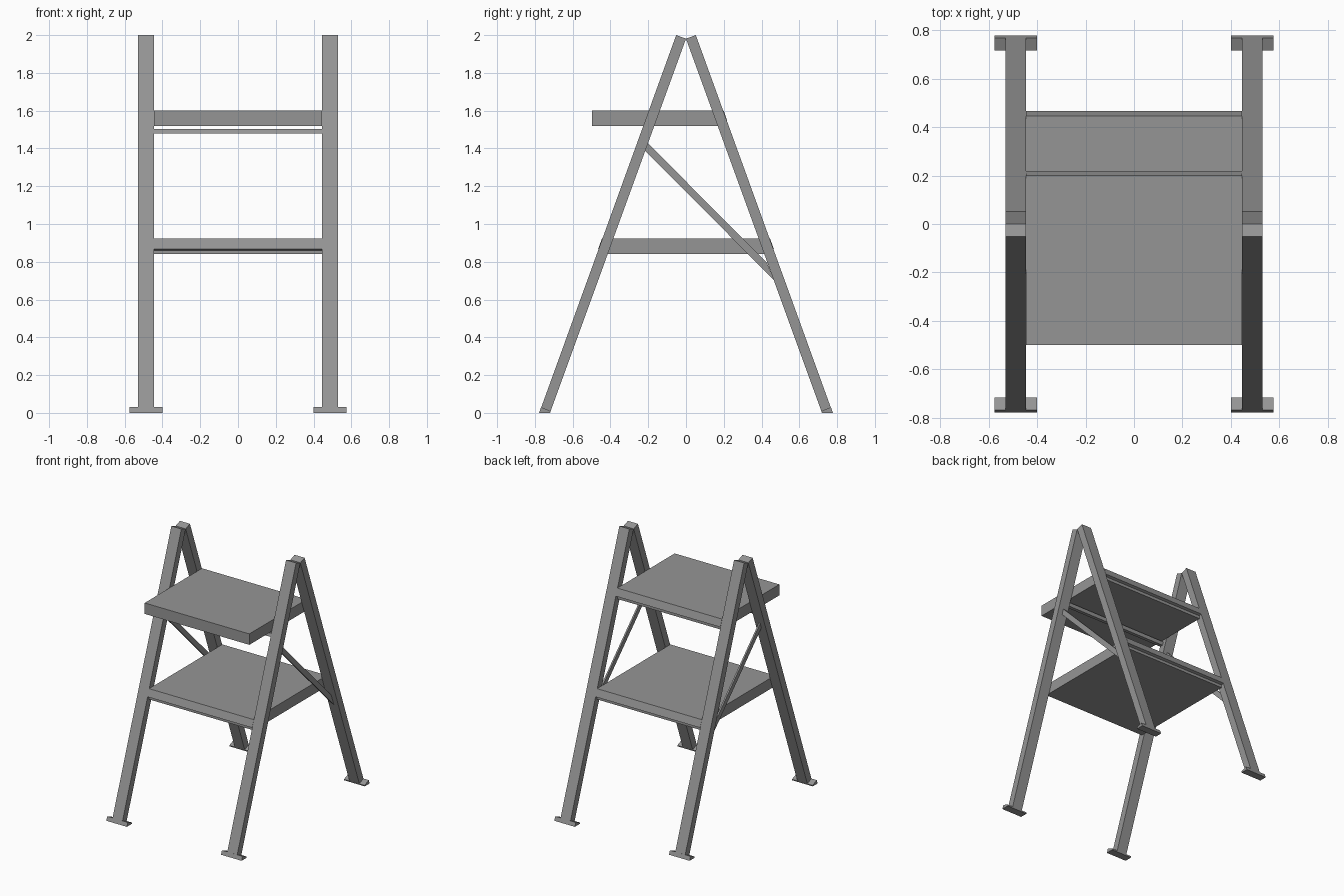
import bpy, bmesh

if "Cube" in bpy.data.objects:
    bpy.data.objects.remove(bpy.data.objects["Cube"])

# Dark grey paint shared by every part
paint = bpy.data.materials.new("dark_grey")
paint.diffuse_color = (0.3, 0.3, 0.3, 1)
paint.use_nodes = True
paint.node_tree.nodes["Principled BSDF"].inputs["Base Color"].default_value = paint.diffuse_color

def prism(name, profile, x0, x1):
    """Extrude a (y, z) profile along x from x0 to x1."""
    bm = bmesh.new()
    face = bm.faces.new([bm.verts.new((x0, y, z)) for y, z in profile])
    ext = bmesh.ops.extrude_face_region(bm, geom=[face])
    moved = [v for v in ext["geom"] if isinstance(v, bmesh.types.BMVert)]
    bmesh.ops.translate(bm, verts=moved, vec=(x1 - x0, 0, 0))
    bmesh.ops.recalc_face_normals(bm, faces=bm.faces)
    mesh = bpy.data.meshes.new(name)
    bm.to_mesh(mesh)
    bm.free()
    mesh.materials.append(paint)
    obj = bpy.data.objects.new(name, mesh)
    bpy.context.collection.objects.link(obj)
    return obj

def pair(name, profile, x0, x1):
    """The same part on the right and left side."""
    prism(name + "_right", profile, x0, x1)
    prism(name + "_left", profile, -x1, -x0)

INNER, OUTER = 0.445, 0.53

# Leaning legs with wide feet, front and rear
leg = [(-0.777, 0), (-0.72, 0), (0, 1.981), (-0.052, 2)]
foot = [(-0.778, 0), (-0.719, 0), (-0.716, 0.009), (-0.767, 0.03)]
for side, s in (("front", 1), ("rear", -1)):
    pair(side + "_leg", [(y * s, z) for y, z in leg], INNER, OUTER)
    pair(side + "_foot", [(y * s, z) for y, z in foot], 0.4, 0.575)

# Top platform overhanging the front, stepped lip at the rear follows the legs
prism("top_platform", [(-0.498, 1.518), (0.198, 1.518), (0.198, 1.54), (0.218, 1.547),
                       (0.199, 1.602), (-0.498, 1.602)], -INNER, INNER)

# Lower step with a stepped lip at the front and rear
prism("lower_step", [(-0.444, 0.84), (0.444, 0.84), (0.444, 0.861), (0.465, 0.868),
                     (0.445, 0.923), (-0.445, 0.923), (-0.465, 0.868), (-0.444, 0.861)],
      -INNER, INNER)

# Crossbar under the top platform
prism("front_crossbar", [(-0.239, 1.48), (-0.213, 1.48), (-0.204, 1.504), (-0.23, 1.504)],
      -INNER, INNER)

# Diagonal braces between front and rear legs
pair("brace", [(-0.222, 1.394), (0.468, 0.7), (0.428, 0.795), (-0.204, 1.43)], 0.478, 0.49)
